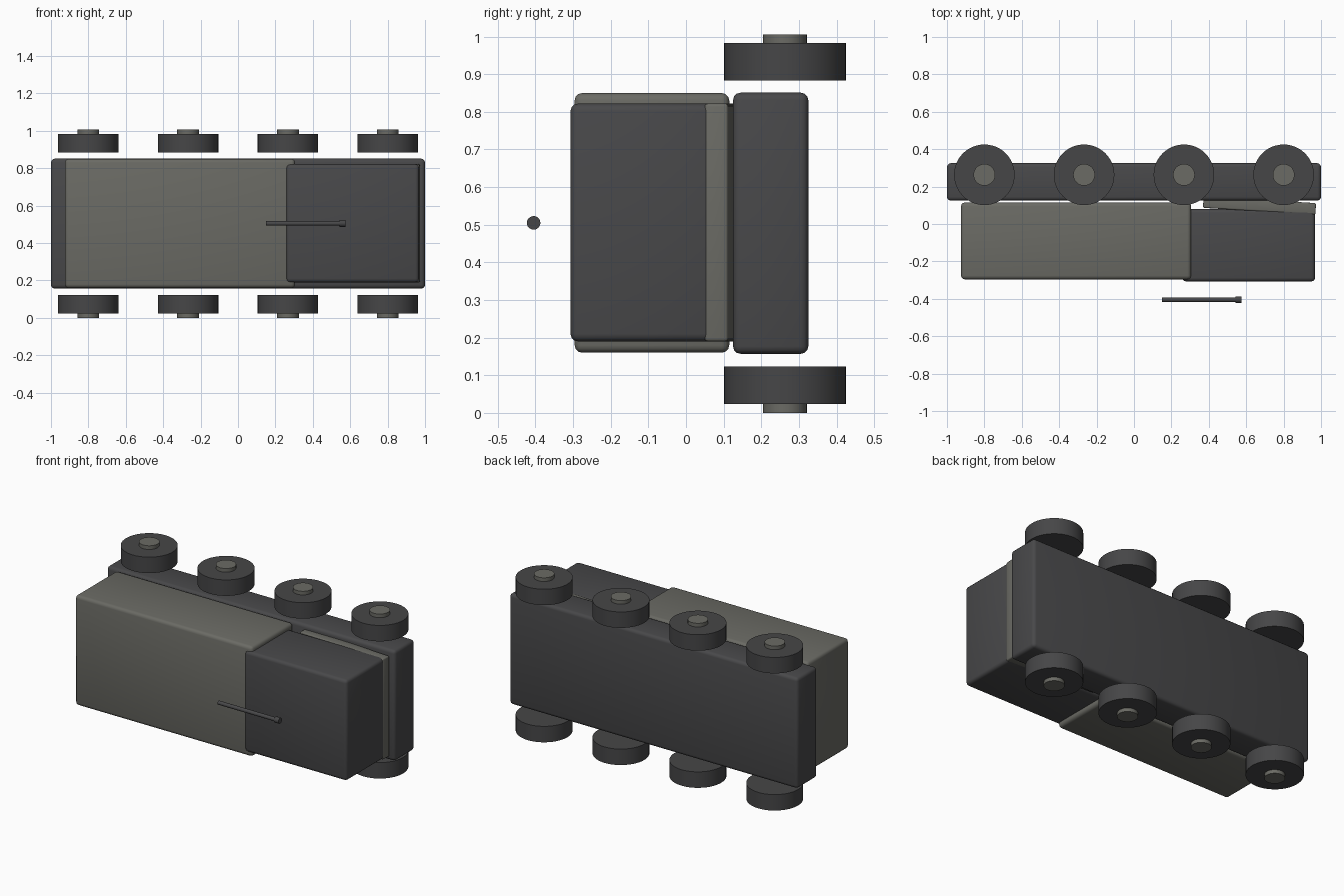
import bpy, math

if "Cube" in bpy.data.objects:
    bpy.data.objects.remove(bpy.data.objects["Cube"])


def mat(name, c):
    m = bpy.data.materials.new(name)
    m.diffuse_color = (*c, 1)
    m.use_nodes = True
    m.node_tree.nodes["Principled BSDF"].inputs["Base Color"].default_value = m.diffuse_color
    return m


DARK = mat("dark grey", (0.065, 0.065, 0.068))
LIGHT = mat("olive grey", (0.145, 0.145, 0.128))
RUBBER = mat("tyre grey", (0.061, 0.061, 0.063))


def finish(o, name, m):
    o.name = name
    o.data.materials.append(m)
    bpy.ops.object.shade_smooth_by_angle(angle=math.radians(35))
    return o


def box(name, lo, hi, m, bevel, tilt=0):
    bpy.ops.mesh.primitive_cube_add(size=1, location=[(a + b) / 2 for a, b in zip(lo, hi)])
    o = bpy.context.object
    o.scale = [b - a for a, b in zip(lo, hi)]
    bpy.ops.object.transform_apply(location=False, rotation=False, scale=True)
    o.rotation_euler.z = tilt
    b = o.modifiers.new("rounded edges", 'BEVEL')
    b.width, b.segments = bevel, 3
    bpy.ops.object.modifier_apply(modifier=b.name)
    return finish(o, name, m)


def cyl(name, loc, r, depth, m, along_x=False, n=48):
    bpy.ops.mesh.primitive_cylinder_add(vertices=n, radius=r, depth=depth, location=loc,
                                        rotation=(0, math.pi / 2 if along_x else 0, 0))
    return finish(bpy.context.object, name, m)


# Vehicle lies on its side: its own "up" is -y
box("chassis", (-1, 0.125, 0.157), (1, 0.325, 0.851), DARK, 0.02)
box("rear_hull", (-0.925, -0.296, 0.16), (0.305, 0.115, 0.85), LIGHT, 0.02)
box("cab", (0.258, -0.307, 0.19), (0.968, 0.08, 0.822), DARK, 0.02)

# Sloped plate between cab and chassis
box("sloped_plate", (0.37, 0.068, 0.19), (0.972, 0.13, 0.822), LIGHT, 0.008, math.radians(-3.5))

# Wheels and hub caps, both sides
for i, x in enumerate((-0.8, -0.267, 0.267, 0.8)):
    for side, s in (("left", 1), ("right", -1)):
        cyl(f"wheel_{side}_{i}", (x, 0.263, 0.503 + s * 0.43), 0.162, 0.1, RUBBER)
        cyl(f"hub_{side}_{i}", (x, 0.263, 0.503 + s * 0.476), 0.058, 0.054, LIGHT)

# Gun floating above the cab
cyl("gun_barrel", (0.35, -0.405, 0.505), 0.012, 0.4, DARK, True, 24)
cyl("gun_muzzle", (0.56, -0.405, 0.505), 0.018, 0.032, RUBBER, True, 24)
